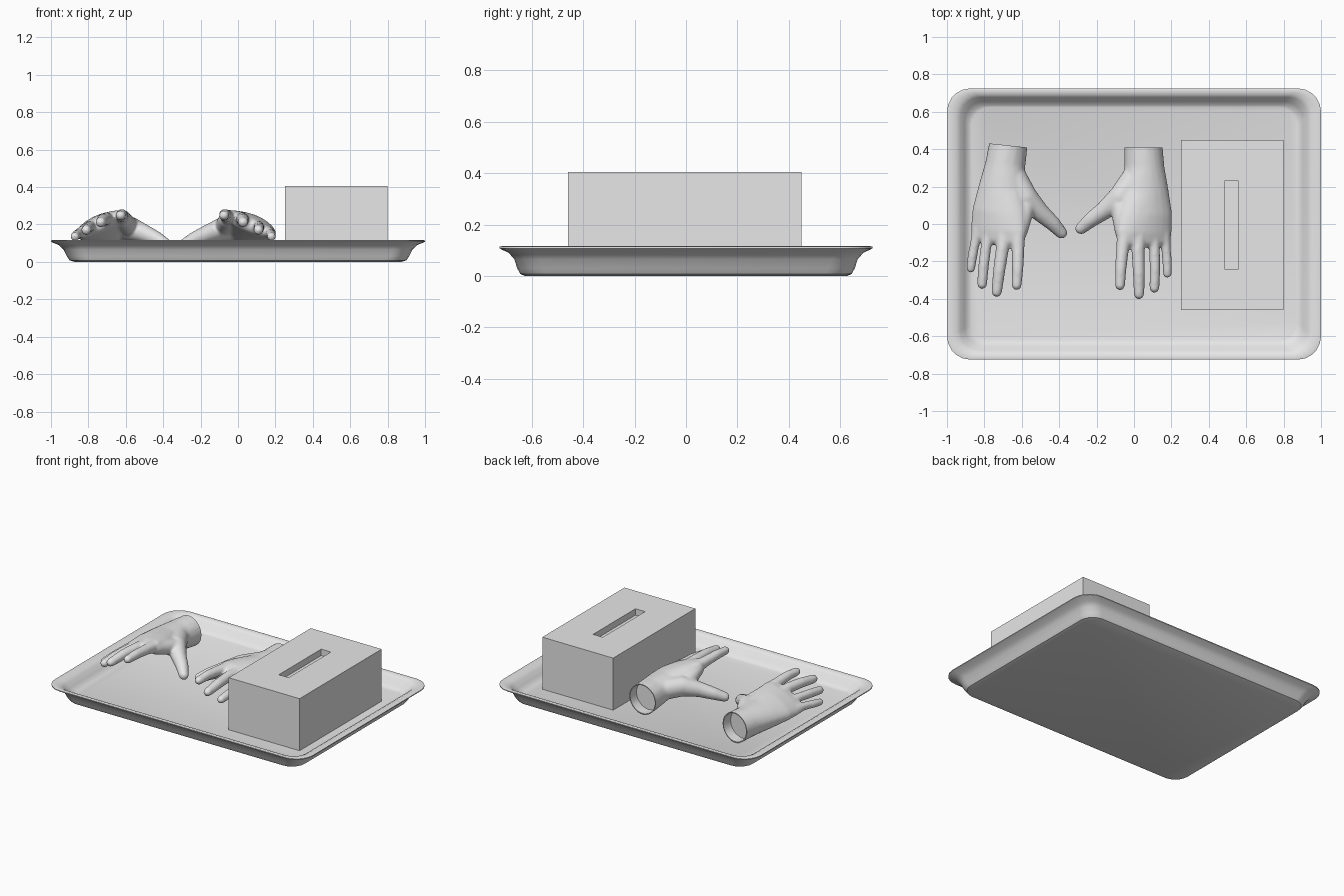
import bpy, bmesh, math
from mathutils import Matrix, Vector

if "Cube" in bpy.data.objects:
    bpy.data.objects.remove(bpy.data.objects["Cube"])

grey = bpy.data.materials.new("light_grey")
grey.diffuse_color = (0.8, 0.8, 0.8, 1)
grey.use_nodes = True
grey.node_tree.nodes["Principled BSDF"].inputs["Base Color"].default_value = grey.diffuse_color


def make_object(name, bm, smooth=None):
    bmesh.ops.recalc_face_normals(bm, faces=bm.faces)
    me = bpy.data.meshes.new(name)
    bm.to_mesh(me)
    bm.free()
    me.materials.append(grey)
    ob = bpy.data.objects.new(name, me)
    bpy.context.collection.objects.link(ob)
    if smooth:
        bpy.ops.object.select_all(action='DESELECT')
        ob.select_set(True)
        bpy.context.view_layer.objects.active = ob
        bpy.ops.object.shade_smooth_by_angle(angle=math.radians(smooth))
    return ob


def loft(rings, seg, cx=0, cy=0):
    """Stack rounded rectangles (half x, half y, corner radius, z); cap both ends."""
    bm = bmesh.new()
    loops = []
    for hx, hy, r, z in rings:
        loop = []
        for k, (sx, sy) in enumerate(((1, 1), (-1, 1), (-1, -1), (1, -1))):
            for i in range(seg + 1):
                a = math.pi / 2 * (k + (i / seg if seg else 0.5))
                loop.append(bm.verts.new((cx + sx * (hx - r) + r * math.cos(a),
                                          cy + sy * (hy - r) + r * math.sin(a), z)))
        loops.append(loop)
    for a, b in zip(loops, loops[1:]):
        n = len(a)
        for i in range(n):
            bm.faces.new((a[i], a[(i + 1) % n], b[(i + 1) % n], b[i]))
    bm.faces.new(loops[0])
    bm.faces.new(loops[-1])
    return bm


# tray: flared outside, rolled rim, sloping inside wall and floor
make_object("tray", loft([
    (0.872, 0.625, 0.10, 0.0), (0.90, 0.645, 0.10, 0.008), (0.915, 0.657, 0.10, 0.03),
    (0.932, 0.668, 0.10, 0.065), (0.958, 0.69, 0.11, 0.09), (0.993, 0.719, 0.12, 0.104),
    (1.0, 0.725, 0.125, 0.108), (1.0, 0.725, 0.125, 0.114), (0.988, 0.714, 0.12, 0.117),
    (0.95, 0.69, 0.11, 0.110), (0.928, 0.678, 0.105, 0.098), (0.905, 0.655, 0.10, 0.065),
    (0.885, 0.635, 0.10, 0.045), (0.868, 0.625, 0.10, 0.04)], 5), 35)

# dispenser box with a recessed slot in its top
bm = loft([(0.275, 0.455, 0, 0.038), (0.275, 0.455, 0, 0.405)], 0, 0.525, -0.005)
top = max(bm.faces, key=lambda f: f.calc_center_median().z)
bm.faces.remove(top)
outer = sorted((v for v in bm.verts if v.co.z > 0.4), key=lambda v: math.atan2(v.co.y, v.co.x - 0.525))


def slot_ring(z):
    return [bm.verts.new((0.5225 + sx * 0.0375, -0.005 + sy * 0.235, z))
            for sx, sy in ((-1, -1), (1, -1), (1, 1), (-1, 1))]


rings = [outer, slot_ring(0.405), slot_ring(0.36)]
for a, b in zip(rings, rings[1:]):
    for i in range(4):
        bm.faces.new((a[i], a[(i + 1) % 4], b[(i + 1) % 4], b[i]))
bm.faces.new(rings[2])
make_object("dispenser_box", bm)


# glove: chains of (x, y, z, rx, rz, tilt degrees) blobs, hulled pairwise
PALM = [(0.050, 0.46, 0.153, 0.103, 0.105, 0), (0.050, 0.41, 0.153, 0.103, 0.105, 0),
        (0.055, 0.30, 0.158, 0.108, 0.098, 5), (0.060, 0.17, 0.170, 0.128, 0.086, 14),
        (0.060, 0.05, 0.190, 0.152, 0.068, 20), (0.055, -0.04, 0.200, 0.158, 0.052, 23),
        (0.055, -0.085, 0.200, 0.155, 0.042, 23)]
THUMB = [(0.0, 0.24, 0.175, 0.07), (-0.07, 0.145, 0.178, 0.066), (-0.155, 0.075, 0.152, 0.050),
         (-0.23, 0.022, 0.122, 0.041), (-0.283, -0.024, 0.095, 0.032)]
WEB = [(-0.08, 0.13, 0.18, 0.055), (-0.058, -0.04, 0.225, 0.045)]
INDEX = [(-0.050, -0.05, 0.235, 0.042), (-0.062, -0.14, 0.246, 0.034), (-0.071, -0.24, 0.252, 0.031),
         (-0.075, -0.328, 0.248, 0.027)]
MIDDLE = [(0.025, -0.05, 0.220, 0.042), (0.022, -0.14, 0.230, 0.035), (0.026, -0.26, 0.226, 0.033),
          (0.027, -0.375, 0.212, 0.028)]
RING = [(0.100, -0.05, 0.188, 0.036), (0.110, -0.14, 0.190, 0.029), (0.112, -0.24, 0.182, 0.029),
        (0.109, -0.342, 0.170, 0.027)]
PINKY = [(0.160, -0.05, 0.160, 0.032), (0.172, -0.14, 0.152, 0.026), (0.177, -0.2, 0.144, 0.026),
         (0.178, -0.265, 0.135, 0.024)]


def add_hull(bm, blobs):
    tmp = bmesh.new()
    for b in blobs:
        if len(b) == 4:
            b = (*b, b[3], 0)
        x, y, z, rx, rz, tilt = b
        ry = min(rx, rz)
        m = (Matrix.Translation((x, y, z)) @ Matrix.Rotation(math.radians(tilt), 4, 'Y')
             @ Matrix.Diagonal((rx, ry, rz, 1)))
        bmesh.ops.create_icosphere(tmp, subdivisions=3, radius=1, matrix=m)
    pts = [v.co.copy() for v in tmp.verts]
    tmp.clear()
    for p in pts:
        tmp.verts.new(p)
    bmesh.ops.convex_hull(tmp, input=list(tmp.verts))
    bmesh.ops.delete(tmp, geom=[v for v in tmp.verts if not v.link_faces], context='VERTS')
    bmesh.ops.recalc_face_normals(tmp, faces=tmp.faces)
    me = bpy.data.meshes.new("hull_part")
    tmp.to_mesh(me)
    tmp.free()
    bm.from_mesh(me)
    bpy.data.meshes.remove(me)


bm = bmesh.new()
for chain in (PALM, THUMB, WEB, INDEX, MIDDLE, RING, PINKY):
    for pair in zip(chain, chain[1:]):
        add_hull(bm, pair)
me = bpy.data.meshes.new("glove_base")
bm.to_mesh(me)
bm.free()
base = bpy.data.objects.new("glove_base", me)
bpy.context.collection.objects.link(base)

# fuse and smooth the blobs
rem = base.modifiers.new("fuse", 'REMESH')
rem.mode = 'VOXEL'
rem.voxel_size = 0.008
smo = base.modifiers.new("soften", 'SMOOTH')
smo.factor = 0.5
smo.iterations = 10
dg = bpy.context.evaluated_depsgraph_get()
fused = bpy.data.meshes.new_from_object(base.evaluated_get(dg))
bpy.data.objects.remove(base)


def glove(name, matrix):
    bm = bmesh.new()
    bm.from_mesh(fused)
    # cut the wrist open, then turn a thin cuff inwards
    bmesh.ops.bisect_plane(bm, geom=bm.verts[:] + bm.edges[:] + bm.faces[:], dist=1e-5,
                           plane_co=(0, 0.41, 0), plane_no=(0, 1, 0), clear_outer=True)
    rim = [e for e in bm.edges if e.is_boundary]
    for scale, dy in ((0.94, 0), (1, -0.07)):
        ext = bmesh.ops.extrude_edge_only(bm, edges=rim)["geom"]
        rim = [g for g in ext if isinstance(g, bmesh.types.BMEdge)]
        for v in (g for g in ext if isinstance(g, bmesh.types.BMVert)):
            v.co.x = 0.05 + (v.co.x - 0.05) * scale
            v.co.z = 0.153 + (v.co.z - 0.153) * scale
            v.co.y += dy
    bmesh.ops.edgeloop_fill(bm, edges=rim)
    bmesh.ops.transform(bm, matrix=matrix, verts=bm.verts)
    make_object(name, bm, 50)


# right glove beside the box, mirrored glove turned slightly on the left
glove("glove_near_box", Matrix.Identity(4))
glove("glove_far", Matrix.Translation((-0.672, 0.42, 0)) @ Matrix.Rotation(math.radians(-6.2), 4, 'Z')
      @ Matrix.Diagonal((-1, 1, 1, 1)) @ Matrix.Translation((-0.05, -0.41, 0)))
